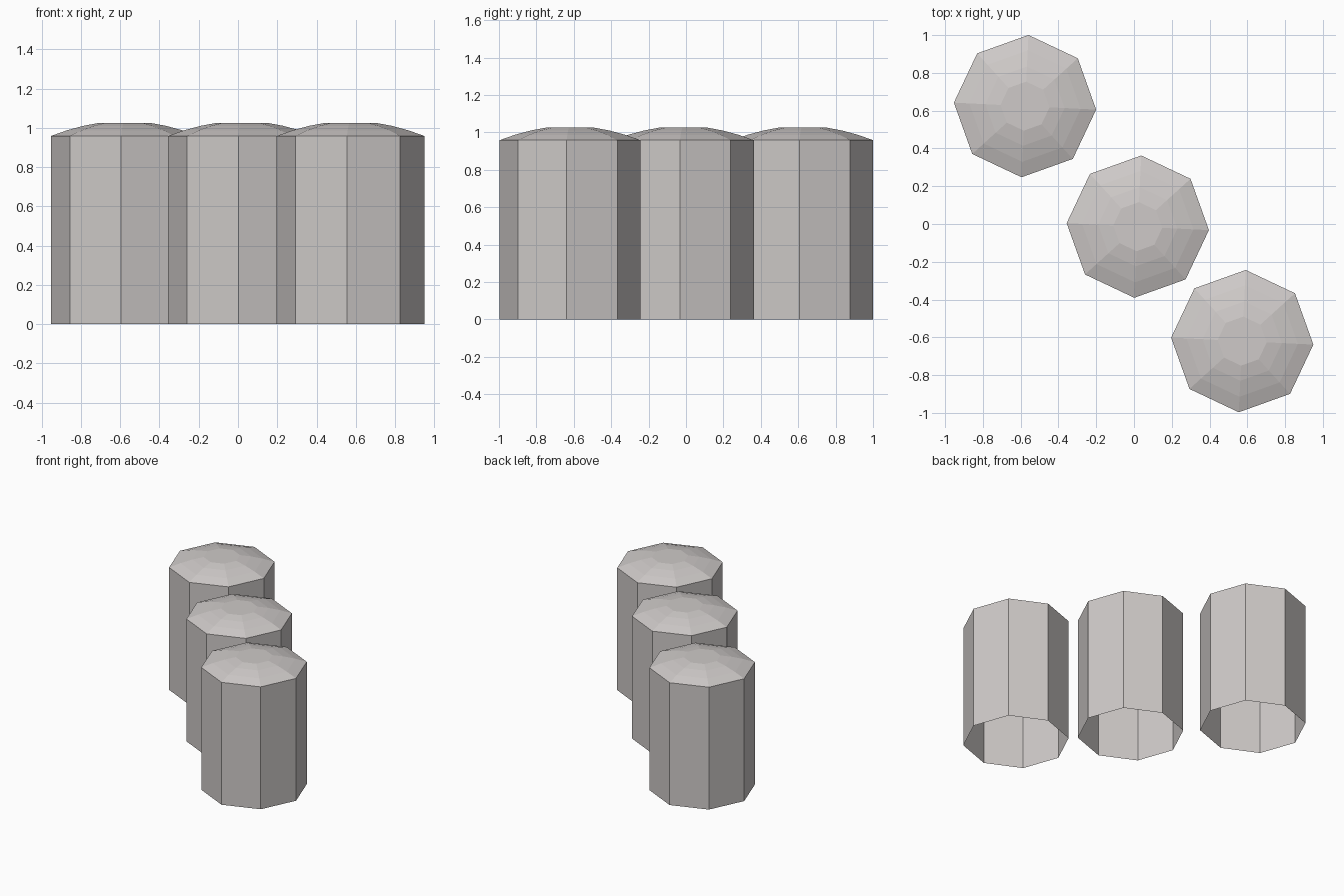
import bpy, bmesh
from math import cos, sin, pi, radians

cube = bpy.data.objects.get("Cube")
if cube:
    bpy.data.objects.remove(cube, do_unlink=True)

# One pale grey stone colour
stone = bpy.data.materials.new("pale_stone")
stone.use_nodes = True
color = (0.62, 0.59, 0.58, 1)
stone.diffuse_color = color
stone.node_tree.nodes["Principled BSDF"].inputs["Base Color"].default_value = color

SIDES = 8
TURN = radians(87.2)
# Radius and height of each ring, from the open foot to the flat crown
PROFILE = [(0.377, 0), (0.377, 0.958), (0.295, 0.987), (0.21, 1.01), (0.13, 1.025)]


def column(name, x, y):
    """Open-bottomed octagonal column with a shallow faceted dome."""
    bm = bmesh.new()
    rings = [[bm.verts.new((r * cos(TURN + 2 * pi * i / SIDES),
                            r * sin(TURN + 2 * pi * i / SIDES), z))
              for i in range(SIDES)] for r, z in PROFILE]
    for low, high in zip(rings, rings[1:]):
        for i in range(SIDES):
            j = (i + 1) % SIDES
            bm.faces.new((low[i], low[j], high[j], high[i]))
    bm.faces.new(rings[-1])
    mesh = bpy.data.meshes.new(name)
    bm.to_mesh(mesh)
    bm.free()
    mesh.materials.append(stone)
    obj = bpy.data.objects.new(name, mesh)
    obj.location = (x, y, 0)
    bpy.context.collection.objects.link(obj)


# Three columns in a diagonal row
column("back_right_column", -0.577, 0.624)
column("middle_column", 0.02, -0.014)
column("front_left_column", 0.573, -0.62)
